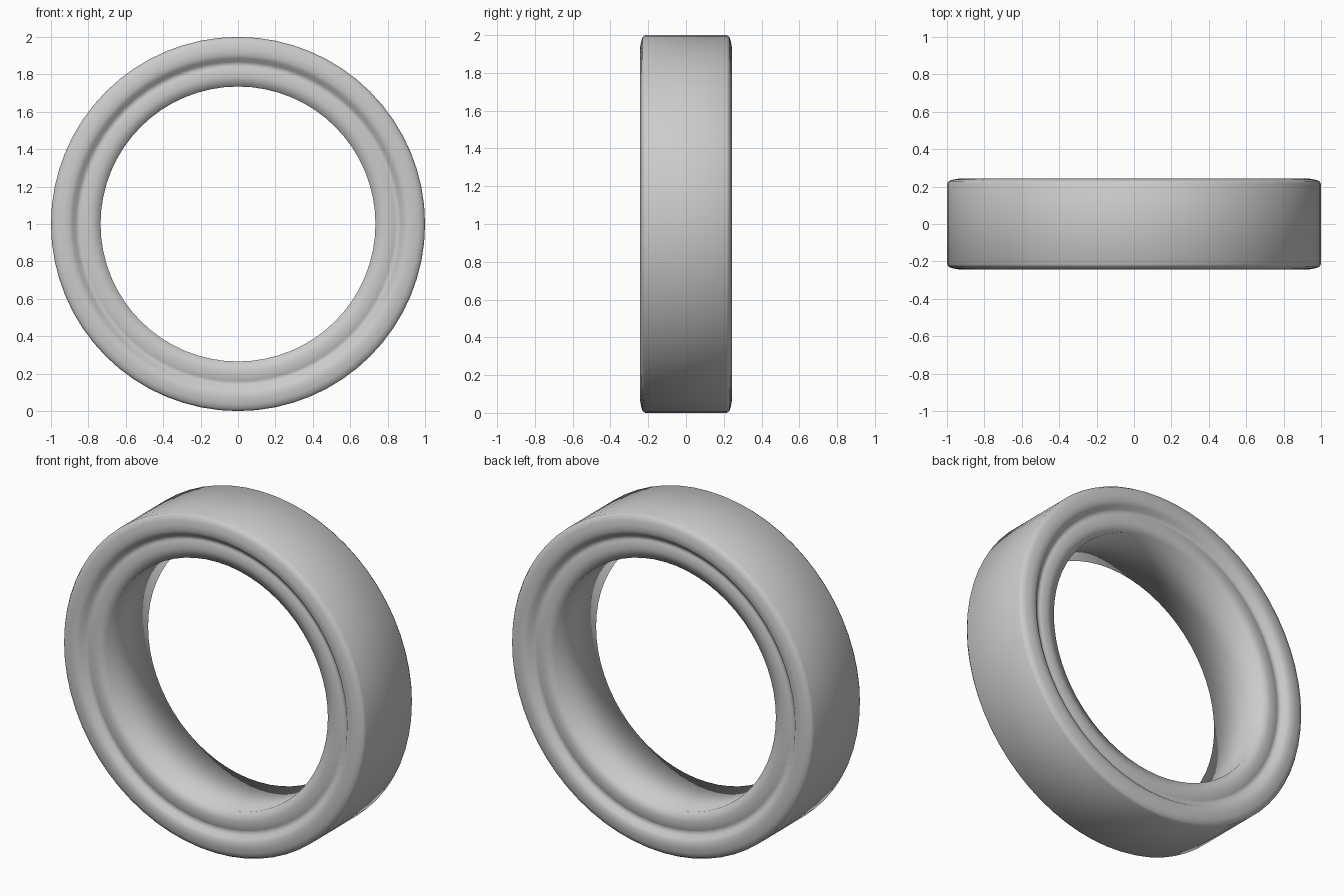
import bpy, bmesh, math

if "Cube" in bpy.data.objects:
    bpy.data.objects.remove(bpy.data.objects["Cube"])

SEGMENTS = 64
CENTRE_Z = 1.0

# Half cross-section (radius, y) from tread edge over the raised lip to the bore
half = [(1.0, 0.215), (0.99, 0.23), (0.965, 0.238), (0.935, 0.243),
        (0.905, 0.242), (0.885, 0.232), (0.868, 0.213), (0.848, 0.203),
        (0.84, 0.208), (0.79, 0.208), (0.735, 0.2)]

# Mirror it to close the profile loop; tread and bore are single wide bands
profile = [(r, -y) for r, y in half] + [(r, y) for r, y in reversed(half)]


def revolve(name, loop):
    """Spin a closed profile around the y axis."""
    bm = bmesh.new()
    rings = []
    for i in range(SEGMENTS):
        a = 2 * math.pi * i / SEGMENTS
        rings.append([bm.verts.new((r * math.cos(a), y, CENTRE_Z + r * math.sin(a)))
                      for r, y in loop])
    n = len(loop)
    for i in range(SEGMENTS):
        a, b = rings[i], rings[(i + 1) % SEGMENTS]
        for j in range(n):
            k = (j + 1) % n
            bm.faces.new((a[j], a[k], b[k], b[j]))
    bmesh.ops.recalc_face_normals(bm, faces=bm.faces)
    for f in bm.faces:
        f.smooth = True
    mesh = bpy.data.meshes.new(name)
    bm.to_mesh(mesh)
    bm.free()
    obj = bpy.data.objects.new(name, mesh)
    bpy.context.collection.objects.link(obj)
    return obj


# Ring body
revolve("ring_band", profile)
